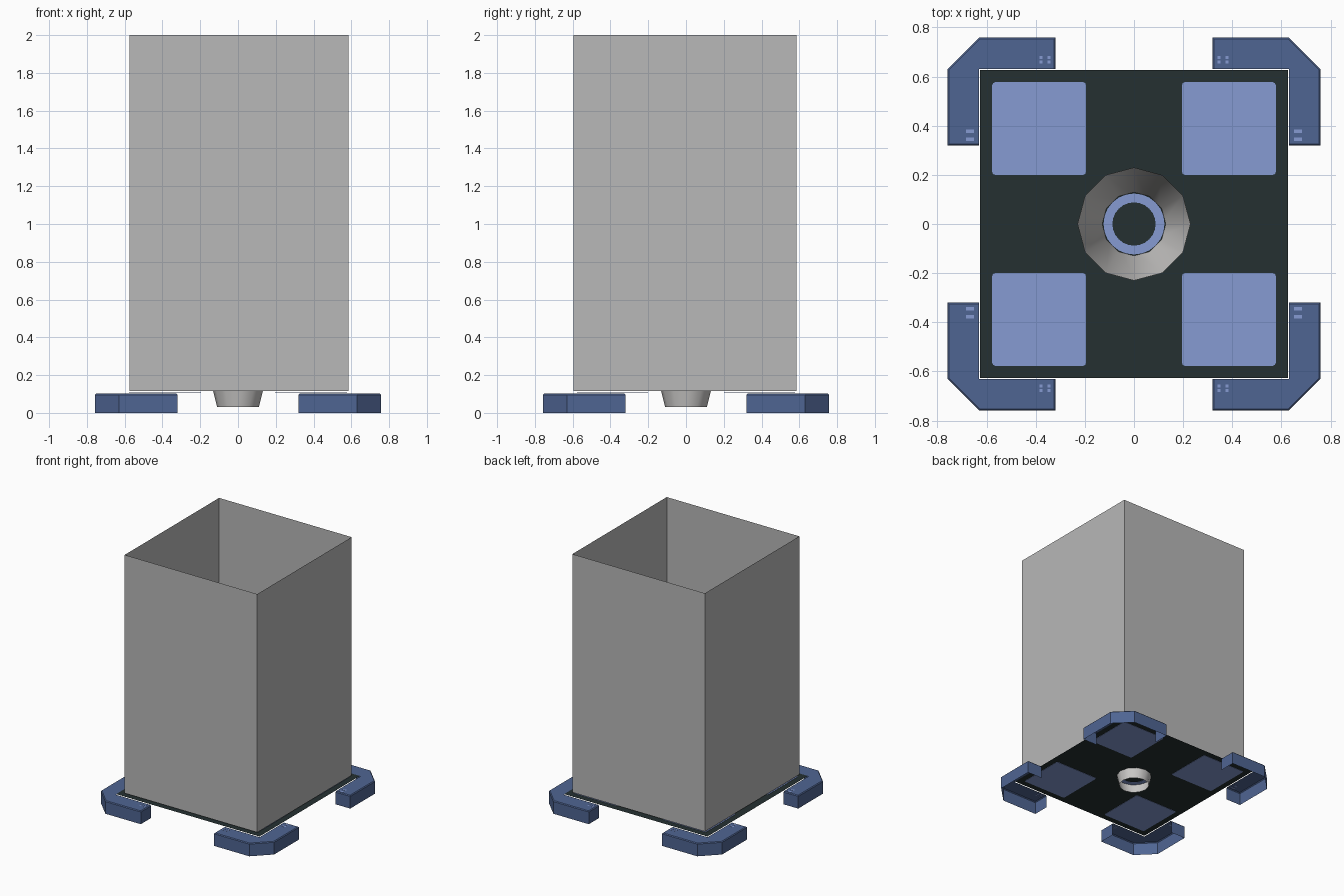
import bpy, bmesh
from math import cos, sin, pi

cube = bpy.data.objects.get("Cube")
if cube:
    bpy.data.objects.remove(cube, do_unlink=True)


def material(name, r, g, b):
    mat = bpy.data.materials.new(name)
    mat.use_nodes = True
    mat.diffuse_color = (r, g, b, 1)
    bsdf = mat.node_tree.nodes["Principled BSDF"]
    bsdf.inputs["Base Color"].default_value = (r, g, b, 1)
    bsdf.inputs["Roughness"].default_value = 0.8
    return mat


wall_grey = material("wall grey", 0.48, 0.48, 0.48)
funnel_grey = material("funnel grey", 0.6, 0.59, 0.58)
foot_blue = material("foot blue", 0.078, 0.13, 0.29)
pad_blue = material("pad blue", 0.24, 0.33, 0.65)
plate_dark = material("plate dark", 0.018, 0.03, 0.031)


def add_object(name, bm, mat, mirror=False):
    mesh = bpy.data.meshes.new(name)
    bm.to_mesh(mesh)
    bm.free()
    mesh.materials.append(mat)
    obj = bpy.data.objects.new(name, mesh)
    bpy.context.collection.objects.link(obj)
    if mirror:
        mod = obj.modifiers.new("mirror", 'MIRROR')
        mod.use_axis = (True, True, False)
        mod.use_mirror_merge = False
    return obj


def add_box(bm, x0, x1, y0, y1, z0, z1):
    verts = bmesh.ops.create_cube(bm, size=1)["verts"]
    for v in verts:
        v.co.x = x1 if v.co.x > 0 else x0
        v.co.y = y1 if v.co.y > 0 else y0
        v.co.z = z1 if v.co.z > 0 else z0


def lathe(profile, sides):
    """Open surface through (radius, height) points."""
    bm = bmesh.new()
    rings = [[bm.verts.new((r * cos(2 * pi * i / sides), r * sin(2 * pi * i / sides), z))
              for i in range(sides)] for r, z in profile]
    for low, high in zip(rings, rings[1:]):
        for i in range(sides):
            j = (i + 1) % sides
            bm.faces.new((low[i], low[j], high[j], high[i]))
    return bm


# Tall open-topped shell of four sheets
bm = bmesh.new()
add_box(bm, -0.575, 0.585, -0.595, 0.585, 0.115, 2.0)
caps = [f for f in bm.faces if abs(f.normal.z) > 0.5]
bmesh.ops.delete(bm, geom=caps, context='FACES_ONLY')
add_object("outer_walls", bm, wall_grey)

# Thin square base plate
PLATE_Z = 0.106
bm = bmesh.new()
bmesh.ops.create_grid(bm, x_segments=1, y_segments=1, size=0.627)
bmesh.ops.translate(bm, verts=bm.verts, vec=(0, 0, PLATE_Z))
add_object("base_plate", bm, plate_dark)

# Four blue pads showing on both sides of the plate
bm = bmesh.new()
add_box(bm, 0.195, 0.577, 0.2, 0.577, PLATE_Z - 0.002, PLATE_Z + 0.002)
upright = [e for e in bm.edges if abs(e.verts[0].co.z - e.verts[1].co.z) > 0.001]
bmesh.ops.bevel(bm, geom=upright, offset=0.012, segments=2, profile=0.5, affect='EDGES')
add_object("plate_pads", bm, pad_blue, mirror=True)

# Blue ring painted around the outlet
lo, hi = PLATE_Z - 0.002, PLATE_Z + 0.002
bm = lathe([(0.088, hi), (0.088, lo), (0.124, lo), (0.124, hi), (0.088, hi)], 24)
bmesh.ops.remove_doubles(bm, verts=bm.verts, dist=0.0001)
bmesh.ops.recalc_face_normals(bm, faces=bm.faces)
add_object("outlet_ring", bm, pad_blue)

# Twelve-sided funnel passing through the plate
funnel = add_object("funnel", lathe([(0.11, 0.03), (0.23, 0.5)], 12), funnel_grey)
for poly in funnel.data.polygons:
    poly.use_smooth = True

# Hollow corner feet: L-shaped top with chamfered outer skirt
TOP = 0.102
outline = [(0.63, 0.32), (0.758, 0.32), (0.758, 0.63), (0.63, 0.758),
           (0.32, 0.758), (0.32, 0.63), (0.63, 0.63)]
bm = bmesh.new()
top = [bm.verts.new((x, y, TOP)) for x, y in outline]
bottom = [bm.verts.new((x, y, 0)) for x, y in outline[:-1]]
bm.faces.new(top)
for i in range(len(bottom) - 1):
    bm.faces.new((bottom[i], bottom[i + 1], top[i + 1], top[i]))
rim = [e for e in bm.edges if len(e.link_faces) == 2
       and all(v.co.z > 0.05 for v in e.verts)]
bmesh.ops.bevel(bm, geom=rim, offset=0.006, segments=1, affect='EDGES')
add_object("corner_feet", bm, foot_blue, mirror=True)

# Small pale marks near both ends of every foot
bm = bmesh.new()
for at in (0.345, 0.378):
    add_box(bm, 0.652, 0.684, at - 0.007, at + 0.007, TOP - 0.001, TOP + 0.001)
    for shift in (0.66, 0.677):
        add_box(bm, at - 0.006, at + 0.006, shift - 0.006, shift + 0.006,
                TOP - 0.001, TOP + 0.001)
add_object("foot_marks", bm, pad_blue, mirror=True)
